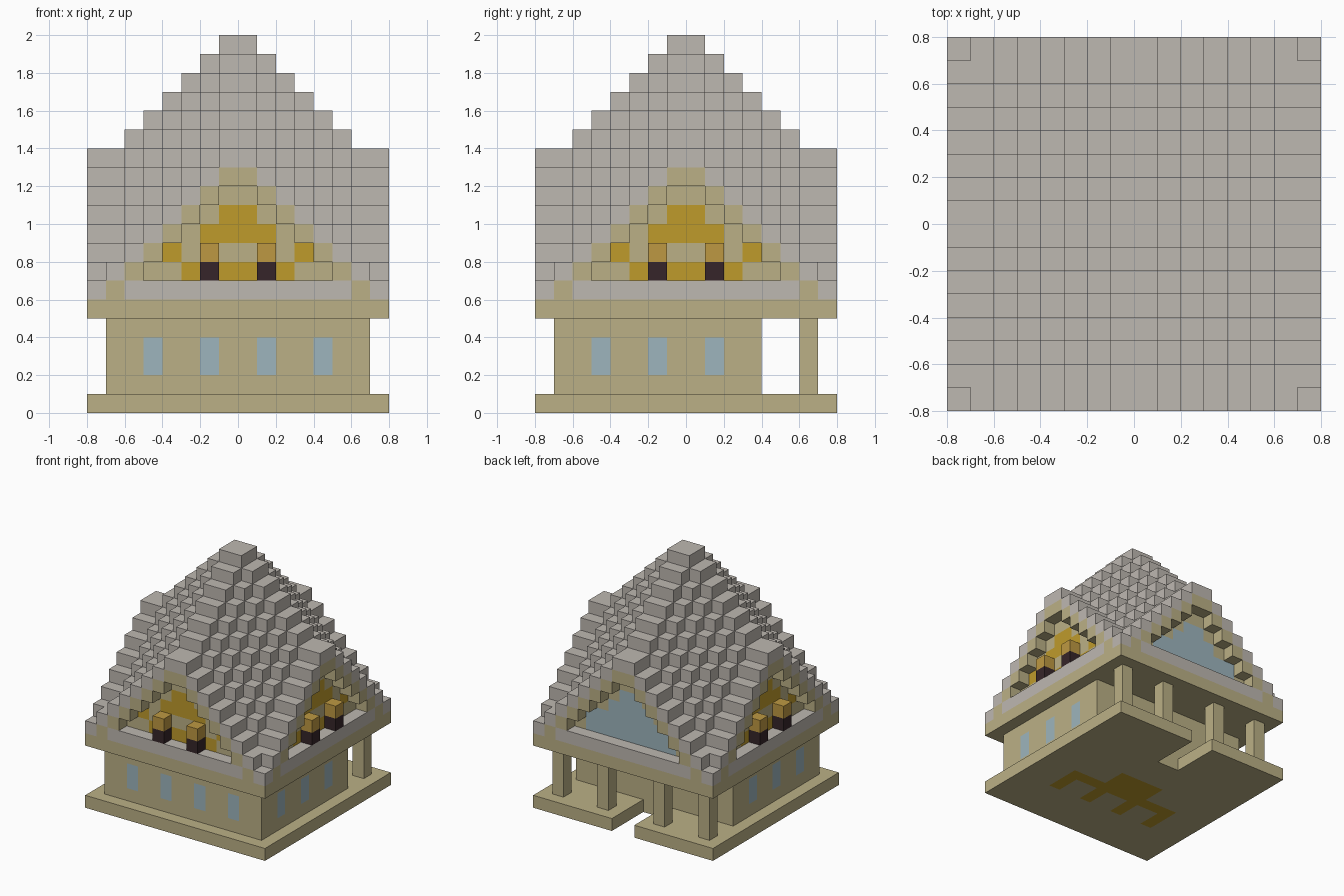
import bpy, bmesh
from mathutils import Vector

cube = bpy.data.objects.get("Cube")
if cube:
    bpy.data.objects.remove(cube)

U = 0.1      # edge length of one building block
EDGE = 7     # outermost ring of blocks


def linear(c):
    c /= 255
    return c / 12.92 if c <= 0.04045 else ((c + 0.055) / 1.055) ** 2.4


def material(name, *rgb):
    m = bpy.data.materials.new(name)
    m.use_nodes = True
    col = [linear(c) for c in rgb] + [1]
    m.diffuse_color = col
    m.node_tree.nodes["Principled BSDF"].inputs["Base Color"].default_value = col
    return m


MATS = {
    "stone": material("grey roof stone", 190, 184, 177),
    "tan": material("tan timber", 187, 176, 134),
    "gold": material("gold panel", 191, 155, 43),
    "lamp": material("pale gold", 190, 153, 66),
    "dark": material("dark brown", 54, 37, 41),
    "glass": material("blue glass", 157, 181, 189),
}
ORDER = list(MATS)
parts = {}   # part name -> {block position: colour}


def put(part, x, y, z, colour):
    parts.setdefault(part, {})[(x, y, z)] = colour


def dist(v):
    """Ring number of a block counted outward from the centre line."""
    return v if v >= 0 else -1 - v


def inlay(i, y):
    """Gold inlay under the floor: a bar with four legs and a head."""
    if y in (-4, -3):
        return i in (1, 4)
    return (y == -2 and i <= 4) or (y in (-1, 0) and i <= 1)


def gable_colour(t, z, back):
    """Colour of the recessed gable wall, t blocks from its middle."""
    if back:
        pane = t <= 3 if z < 9 else t + z <= 10
        return "glass" if pane else "tan"
    gold = {7: t <= 2, 8: t == 3}.get(z, t + z <= 10)
    return "gold" if gold else "tan"


for x in range(-8, 8):
    for y in range(-8, 8):
        i, j = dist(x), dist(y)
        ring, t = max(i, j), min(i, j)

        # Floor slab with an entrance notch at the back
        if not (i == 0 and y >= 4):
            put("floor_slab", x, y, 0, "gold" if inlay(i, y) else "tan")

        # House walls with windows, open porch behind them
        if i <= 6 and -7 <= y < 4:
            window = (y == -7 and i in (1, 4)) or (i == 6 and y in (-5, -2, 1))
            for z in range(1, 5):
                glass = window and z in (2, 3)
                put("house_walls", x, y, z, "glass" if glass else "tan")
        if y == 6 and i in (2, 6):
            for z in range(1, 5):
                put("porch_posts", x, y, z, "tan")

        # Eaves slab
        put("eaves", x, y, 5, "tan")

        # Stepped roof, recessed gable walls and gable frames
        top = 19 - min(i, 6) - min(j, 6)
        if ring < 6 or (ring == 6 and t >= 5):
            for z in range(6, top + 1):
                put("roof", x, y, z, "stone")
        elif ring == 6:
            put("roof", x, y, top, "stone")
            put("gable_frames", x, y, top - 1, "tan")
            put("gable_walls", x, y, 6, "tan")
            for z in range(7, top - 1):
                put("gable_walls", x, y, z, gable_colour(t, z, y == 6))
        elif t == EDGE:
            put("roof", x, y, 6, "stone")
        else:
            put("roof", x, y, top, "stone")
            put("gable_frames", x, y, top - 1, "tan")
            if t <= 5:
                put("gable_sills", x, y, 6, "stone")
            if t == 1 and y != EDGE:
                put("sill_lanterns", x, y, 7, "dark")
                put("sill_lanterns", x, y, 8, "lamp")

filled = {p for blocks in parts.values() for p in blocks}


def build(name, blocks):
    """Skin the blocks of one part, leaving out buried faces."""
    bm = bmesh.new()
    for pos, colour in blocks.items():
        for axis in range(3):
            for sign in (-1, 1):
                n = Vector((0, 0, 0))
                n[axis] = sign
                if tuple(int(a + b) for a, b in zip(pos, n)) in filled:
                    continue
                u, v = Vector((0, 0, 0)), Vector((0, 0, 0))
                u[(axis + 1) % 3] = 1
                v[(axis + 2) % 3] = sign
                mid = Vector(pos) + Vector((0.5, 0.5, 0.5)) + n / 2
                quad = [(mid + (u * a + v * b) / 2) * U
                        for a, b in ((-1, -1), (1, -1), (1, 1), (-1, 1))]
                face = bm.faces.new([bm.verts.new(c) for c in quad])
                face.material_index = ORDER.index(colour)
    bmesh.ops.remove_doubles(bm, verts=bm.verts, dist=U / 100)
    # Merge flat runs of the same colour
    bmesh.ops.dissolve_limit(bm, angle_limit=0.01, verts=bm.verts,
                             edges=bm.edges, delimit={'MATERIAL'})
    mesh = bpy.data.meshes.new(name)
    bm.to_mesh(mesh)
    bm.free()
    for m in MATS.values():
        mesh.materials.append(m)
    bpy.context.scene.collection.objects.link(bpy.data.objects.new(name, mesh))


for part, blocks in parts.items():
    build(part, blocks)
